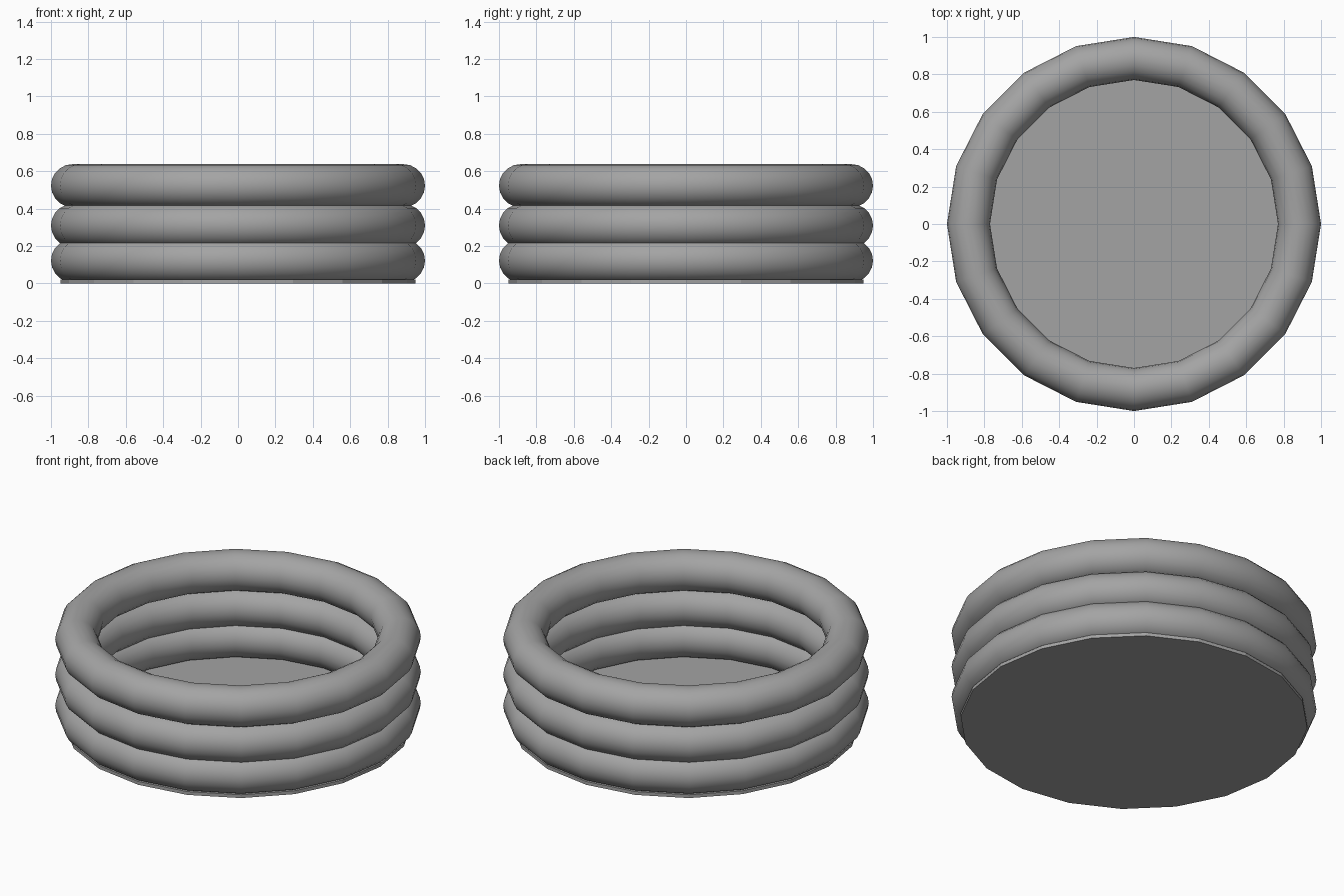
import bpy
import math

cube = bpy.data.objects.get("Cube")
if cube:
    bpy.data.objects.remove(cube, do_unlink=True)

SIDES = 20
TUBE = 0.115

# Single plain grey
grey = bpy.data.materials.new("plain_grey")
grey.use_nodes = True
colour = (0.37, 0.37, 0.37, 1)
grey.diffuse_color = colour
grey.node_tree.nodes["Principled BSDF"].inputs["Base Color"].default_value = colour


def finish(name):
    obj = bpy.context.object
    obj.name = name
    obj.data.materials.append(grey)
    bpy.ops.object.shade_smooth_by_angle(angle=math.radians(40))


# Thin floor disc
bpy.ops.mesh.primitive_cylinder_add(vertices=SIDES, radius=0.95, depth=0.02,
                                    location=(0, 0, 0.01))
finish("floor_disc")
bpy.ops.object.shade_flat()

# Three stacked inflated rings
for name, height in (("lower_ring", 0.122), ("middle_ring", 0.31), ("upper_ring", 0.523)):
    bpy.ops.mesh.primitive_torus_add(major_segments=SIDES, minor_segments=20,
                                     major_radius=1 - TUBE, minor_radius=TUBE,
                                     location=(0, 0, height))
    finish(name)
